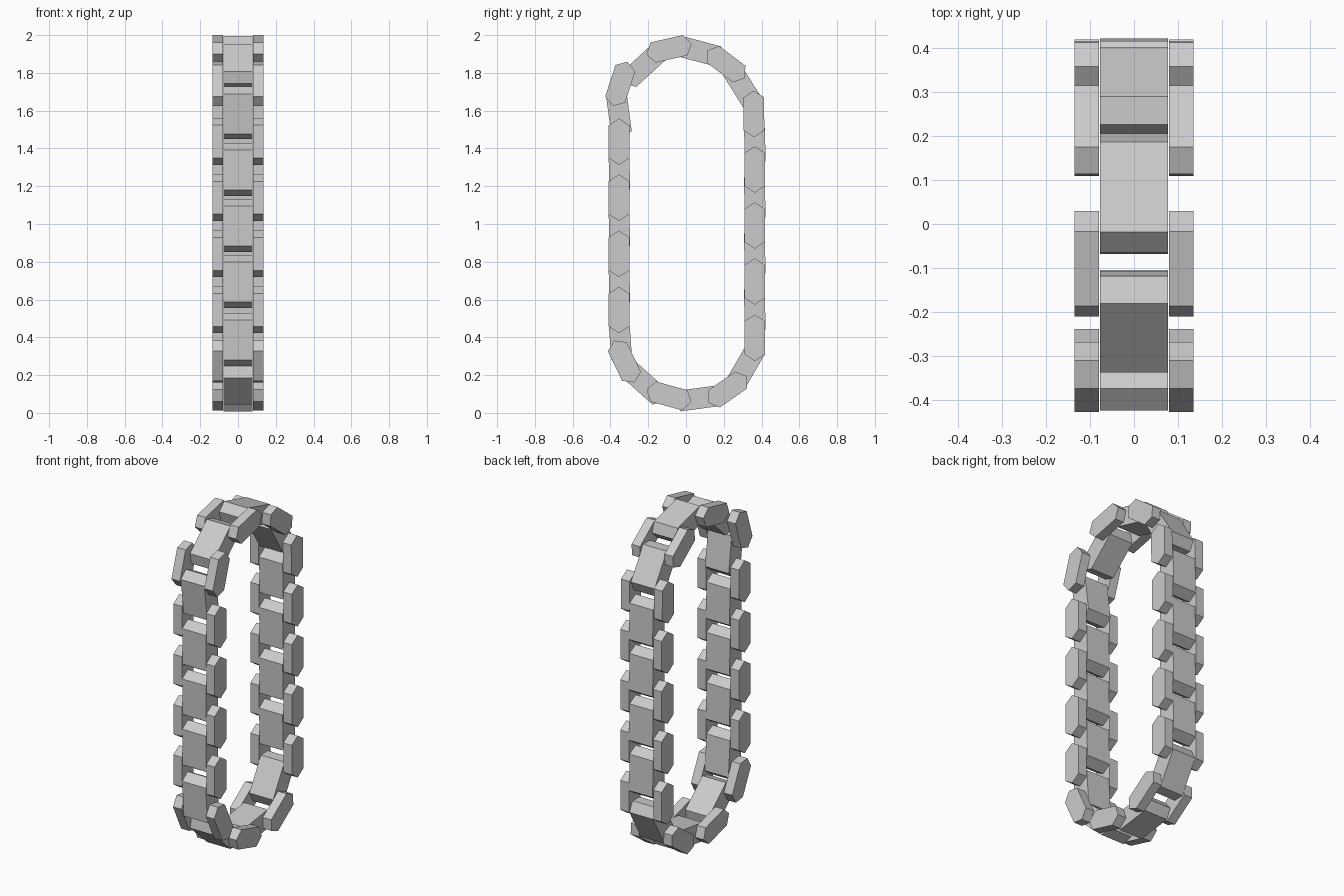
import bpy
import math

cube = bpy.data.objects.get("Cube")
if cube:
    bpy.data.objects.remove(cube, do_unlink=True)

steel = bpy.data.materials.new("light_grey_metal")
steel.use_nodes = True
GREY = (0.6, 0.6, 0.6, 1)
steel.diffuse_color = GREY
steel.node_tree.nodes["Principled BSDF"].inputs["Base Color"].default_value = GREY

HALF_DEPTH = 0.055
PITCH = 0.297


def hex_mesh(name, x0, x1, shoulder, tip):
    """Elongated hexagon in the YZ plane, extruded from x0 to x1."""
    d = HALF_DEPTH
    outline = [(-d, -shoulder), (0, -tip), (d, -shoulder),
               (d, shoulder), (0, tip), (-d, shoulder)]
    n = len(outline)
    verts = [(x, y, z) for x in (x0, x1) for y, z in outline]
    faces = [tuple(reversed(range(n))), tuple(range(n, n + n))]
    faces += [(i, (i + 1) % n, n + (i + 1) % n, n + i) for i in range(n)]
    mesh = bpy.data.meshes.new(name)
    mesh.from_pydata(verts, [], faces)
    mesh.materials.append(steel)
    return mesh


plate_mesh = hex_mesh("side_plate", 0.08, 0.135, 0.087, 0.123)
block_mesh = hex_mesh("centre_block", -0.077, 0.077, 0.106, 0.14)


def place(mesh, y, z, dy, dz, mirrored=False):
    """Put a link at (y, z) with its long axis along (dy, dz)."""
    ob = bpy.data.objects.new(mesh.name + "_link", mesh)
    bpy.context.collection.objects.link(ob)
    ob.location = (0, y, z)
    ob.rotation_euler.x = math.atan2(-dy, dz)
    if mirrored:
        ob.modifiers.new("Mirror", "MIRROR").use_axis[0] = True


# Paired side plates: straight runs, then the two curved ends
plates = [(-0.355, 0.545 + i * PITCH, 0, 1) for i in range(4)]
plates += [(0.364, 0.398 + i * PITCH, 0, 1) for i in range(4)]
plates += [
    (0.359, 1.583, -0.01, 1),
    (0.212, 1.846, 0.14, -0.105),
    (-0.09, 1.927, 0.17, 0.038),
    (-0.348, 1.742, 0.06, 0.185),
    (-0.326, 0.272, 0.08, -0.166),
    (-0.09, 0.09, 0.174, -0.048),
    (0.22, 0.124, 0.15, 0.105),
]
for p in plates:
    place(plate_mesh, *p, mirrored=True)

# Wide centre blocks, bridging neighbouring plate pairs
blocks = [(-0.353, 0.694 + i * PITCH, 0.025, -1) for i in range(3)]
blocks += [(0.364, 0.546 + i * PITCH, 0.03, -1) for i in range(4)]
blocks += [
    (0.3, 1.725, 0.1, -0.16),
    (0.07, 1.914, 0.2, -0.053),
    (-0.222, 1.838, 0.12, 0.11),
    (-0.356, 1.59, 0.02, -0.15),
    (-0.348, 0.39, 0.02, -0.27),
    (-0.22, 0.156, 0.145, -0.13),
    (0.07, 0.077, 0.2, 0.027),
    (0.317, 0.247, 0.09, 0.155),
]
for b in blocks:
    place(block_mesh, *b)
